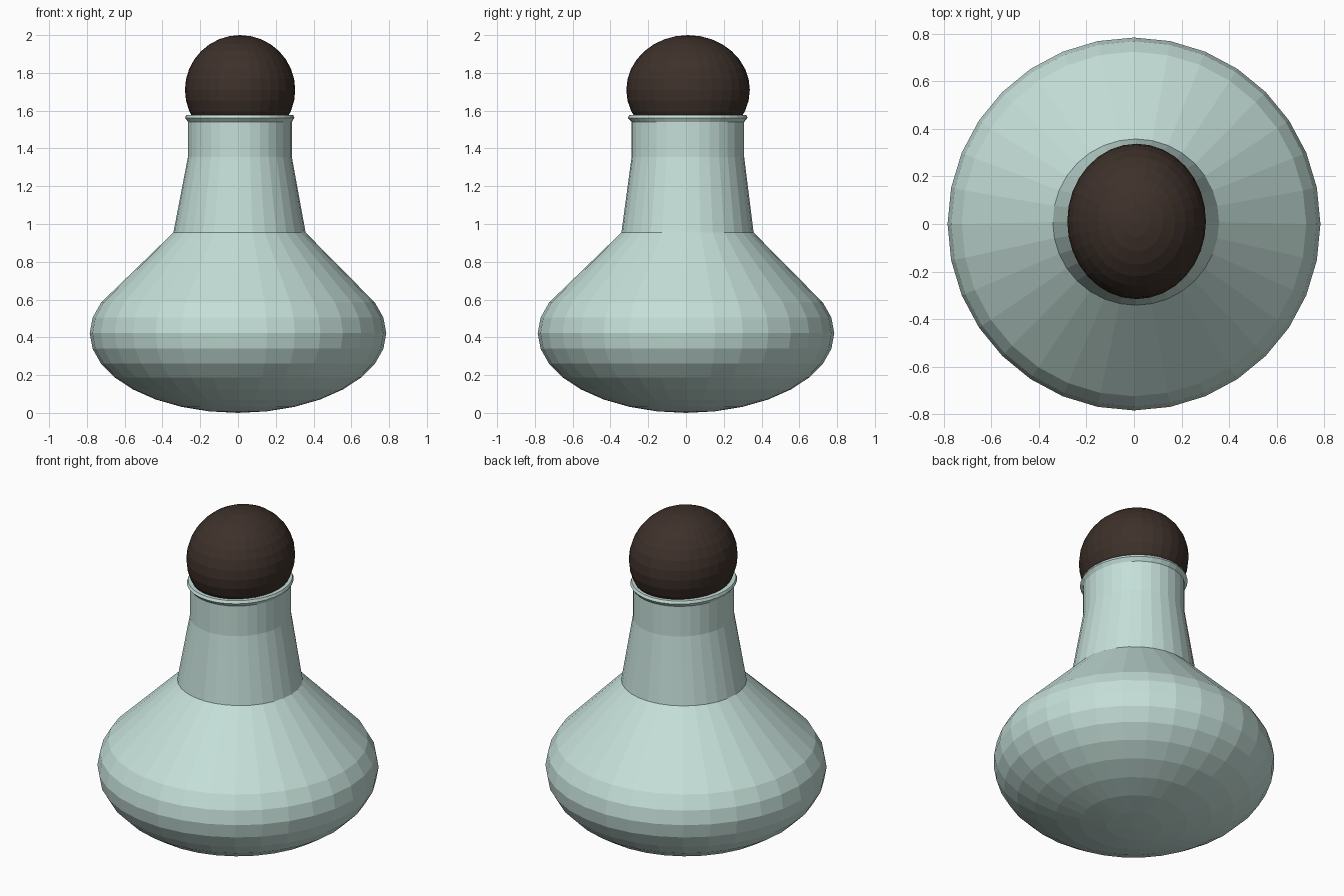
import bpy, bmesh
from math import sin, cos, pi, radians

if "Cube" in bpy.data.objects:
    bpy.data.objects.remove(bpy.data.objects["Cube"])

SEG = 32


def material(name, color):
    m = bpy.data.materials.new(name)
    m.diffuse_color = color
    m.use_nodes = True
    m.node_tree.nodes["Principled BSDF"].inputs["Base Color"].default_value = m.diffuse_color
    return m


def lathe(name, rings, mat):
    """Rings are (rx, ry, z, centre offset); a zero radius makes a pole."""
    bm = bmesh.new()
    loops = []
    for rx, ry, z, c in rings:
        n = SEG if rx > 0 else 1
        loops.append([bm.verts.new((c + rx * cos(2 * pi * i / SEG),
                                    c + ry * sin(2 * pi * i / SEG), z))
                      for i in range(n)])
    for a, b in zip(loops, loops[1:]):
        for i in range(SEG):
            j = (i + 1) % SEG
            if len(a) == 1:
                bm.faces.new((a[0], b[j], b[i]))
            elif len(b) == 1:
                bm.faces.new((a[i], a[j], b[0]))
            else:
                bm.faces.new((a[i], a[j], b[j], b[i]))
    me = bpy.data.meshes.new(name)
    bm.to_mesh(me)
    bm.free()
    me.materials.append(mat)
    ob = bpy.data.objects.new(name, me)
    bpy.context.collection.objects.link(ob)
    return ob


glass = material("pale_glass", (0.56, 0.74, 0.69, 1))
brown = material("dark_cork", (0.047, 0.03, 0.023, 1))

# Flask: squashed-sphere bulb drawn up into an oval neck and lip
rings = [(0, 0, 0.0, 0)]
for k in range(-7, 3):
    a = radians(11.25 * k)
    rings.append((0.785 * cos(a), 0.785 * cos(a), 0.422 + 0.422 * sin(a), 0))
rings += [
    (0.350, 0.350, 0.955, 0.008),
    (0.275, 0.298, 1.355, 0.010),
    (0.275, 0.298, 1.540, 0.010),
    (0.289, 0.317, 1.562, 0.009),
    (0.283, 0.309, 1.578, 0.009),
    (0.255, 0.283, 1.578, 0.010),
]
lathe("flask_body", rings, glass)

# Stopper: oval ball seated in the neck
ball = [(0, 0, 1.42, 0.011)]
for k in range(-7, 8):
    a = radians(11.25 * k)
    ball.append((0.292 * cos(a), 0.327 * cos(a), 1.71 + 0.29 * sin(a), 0.011))
ball.append((0, 0, 2.0, 0.011))
lathe("stopper", ball, brown)
